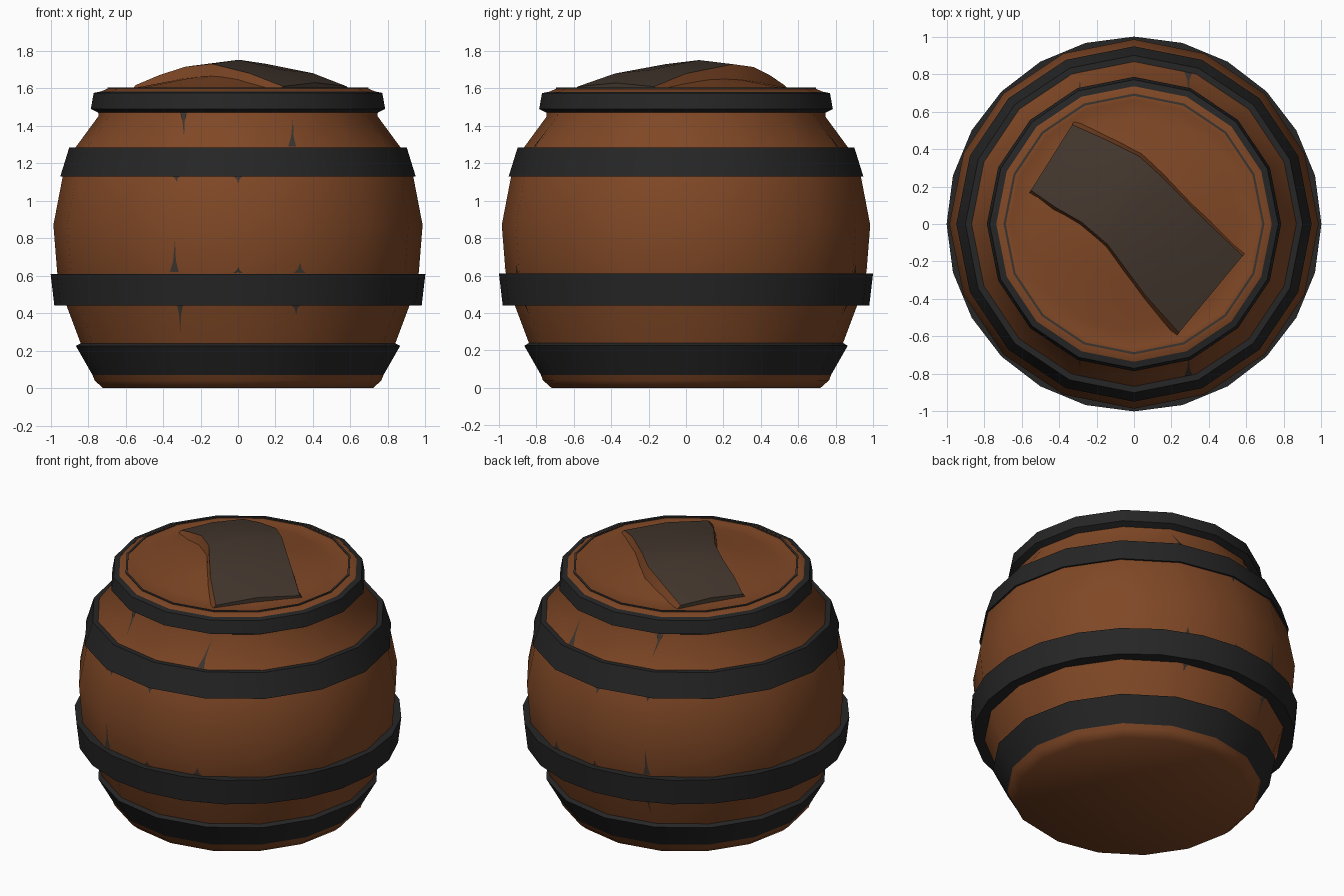
import bpy, bmesh, math
from mathutils import Vector

if "Cube" in bpy.data.objects:
    bpy.data.objects.remove(bpy.data.objects["Cube"])


def material(name, rgb):
    m = bpy.data.materials.new(name)
    m.diffuse_color = (*rgb, 1)
    m.use_nodes = True
    m.node_tree.nodes["Principled BSDF"].inputs["Base Color"].default_value = m.diffuse_color
    return m


WOOD = material("brown wood", (0.215, 0.064, 0.019))
IRON = material("black iron", (0.019, 0.019, 0.019))
PLANK = material("dark plank", (0.056, 0.038, 0.027))
WORN = material("worn grey", (0.042, 0.034, 0.028))


def finish(name, bm, mats, angle=35):
    bmesh.ops.recalc_face_normals(bm, faces=bm.faces)
    mesh = bpy.data.meshes.new(name)
    bm.to_mesh(mesh)
    bm.free()
    for m in mats:
        mesh.materials.append(m)
    ob = bpy.data.objects.new(name, mesh)
    bpy.context.collection.objects.link(ob)
    if angle:
        bpy.ops.object.select_all(action='DESELECT')
        ob.select_set(True)
        bpy.context.view_layer.objects.active = ob
        bpy.ops.object.shade_smooth_by_angle(angle=math.radians(angle))
    return ob


def lathe(name, profile, mat, sides=16, closed=False, angle=35):
    """Turn an (r, z) profile around z; closed joins last point to first."""
    bm = bmesh.new()
    rings = []
    for r, z in profile:
        if r == 0:
            rings.append([bm.verts.new((0, 0, z))] * sides)
        else:
            rings.append([bm.verts.new((r * math.cos(i * math.tau / sides),
                                        r * math.sin(i * math.tau / sides), z))
                          for i in range(sides)])
    pairs = list(zip(rings, rings[1:]))
    if closed:
        pairs.append((rings[-1], rings[0]))
    for a, b in pairs:
        for i in range(sides):
            j = (i + 1) % sides
            bm.faces.new(list(dict.fromkeys((a[i], a[j], b[j], b[i]))))
    return finish(name, bm, [mat], angle)


# Barrel body with rim and low domed lid
BODY = [(0.72, 0), (0.765, 0.04), (0.84, 0.24), (0.915, 0.44), (0.965, 0.62),
        (0.985, 0.87), (0.935, 1.13), (0.87, 1.28), (0.745, 1.45), (0.75, 1.575)]
lathe("barrel_body", [(0, 0)] + BODY + [(0.69, 1.6), (0.66, 1.592), (0.56, 1.6),
                                        (0.3, 1.65), (0, 1.69)], WOOD, angle=45)

# Iron hoops: lower radius and height, upper radius and height
for name, r0, z0, r1, z1, t, n in [
        ("bottom_hoop", 0.765, 0.05, 0.865, 0.225, 0.07, 16),
        ("lower_hoop", 0.98, 0.44, 1.0, 0.61, 0.09, 24),
        ("upper_hoop", 0.948, 1.13, 0.90, 1.285, 0.09, 16),
        ("top_hoop", 0.785, 1.49, 0.77, 1.575, 0.06, 16)]:
    prof = [(r0 - t, z0), (r0, z0), (r1, z1), (r1 - t, z1)]
    if name == "bottom_hoop":
        prof[3] = (0.82, 0.25)
    if name == "top_hoop":
        prof[0] = (0.735, 1.465)
        prof[3] = (0.735, 1.582)
    lathe(name, prof, IRON, n, closed=True)

# Worn seam around the lid
lathe("lid_seam", [(0.684, 1.598), (0.684, 1.604), (0.696, 1.604), (0.696, 1.597)],
      WORN, closed=True)

# Bowed plank across the lid: left edge, right edge, edge height, crown height
SECTIONS = [((-0.33, 0.53), (-0.55, 0.18), 1.615, 1.63),
            ((-0.15, 0.45), (-0.42, 0.09), 1.67, 1.69),
            ((0.03, 0.36), (-0.28, 0.01), 1.715, 1.735),
            ((0.15, 0.25), (-0.14, -0.11), 1.73, 1.752),
            ((0.40, 0.0), (0.06, -0.38), 1.68, 1.70),
            ((0.58, -0.17), (0.24, -0.58), 1.61, 1.63)]
bm = bmesh.new()
rows = []
for a, b, ze, zc in SECTIONS:
    a, b = Vector(a), Vector(b)
    out = (a - b).normalized() * 0.03
    mid = (a + b) / 2
    pts = [(a + out, 1.58), (a, ze), (mid, zc), (b, ze), (b - out, 1.58)]
    rows.append([bm.verts.new((p.x, p.y, z)) for p, z in pts])
for p, q in zip(rows, rows[1:]):
    for k in range(4):
        f = bm.faces.new((p[k], p[k + 1], q[k + 1], q[k]))
        f.material_index = 1 if k in (0, 3) else 0
    bm.faces.new((p[0], q[0], q[4], p[4])).material_index = 1
for row in (rows[0], rows[-1]):
    bm.faces.new(row)
finish("lid_plank", bm, [PLANK, WOOD], 30)


def body_point(x, z, side, lift=0.004):
    """Point on the faceted body surface at a given x and height."""
    for (r0, z0), (r1, z1) in zip(BODY, BODY[1:]):
        if z0 <= z <= z1:
            r = r0 + (r1 - r0) * (z - z0) / (z1 - z0)
    step = math.tau / 16
    ang = math.acos(max(-1, min(1, x / r)))
    r *= math.cos(step / 2) / math.cos(ang % step - step / 2)
    r += lift
    return (r * math.cos(ang), side * r * math.sin(ang), z)


# Tapered cracks beside the hoops: x, wide end height, tip height, half width
CRACKS = [(-0.29, 1.47, 1.34, 0.018), (0.29, 1.29, 1.44, 0.02),
          (-0.34, 0.62, 0.79, 0.022), (-0.31, 0.44, 0.30, 0.015),
          (0.33, 0.615, 0.67, 0.03), (0.31, 0.44, 0.39, 0.02),
          (0.0, 0.615, 0.65, 0.025), (0.0, 1.13, 1.09, 0.025),
          (-0.33, 1.13, 1.10, 0.02)]
bm = bmesh.new()
for side in (-1, 1):
    for x, za, zb, w in CRACKS:
        zm = za + (zb - za) * 0.35
        pts = [(x - w, za), (x + w, za), (x + w * 0.35, zm), (x + w * 0.1, zb),
               (x - w * 0.3, zm)]
        bm.faces.new([bm.verts.new(body_point(px, pz, side)) for px, pz in pts])
finish("wood_cracks", bm, [WORN], 0)
